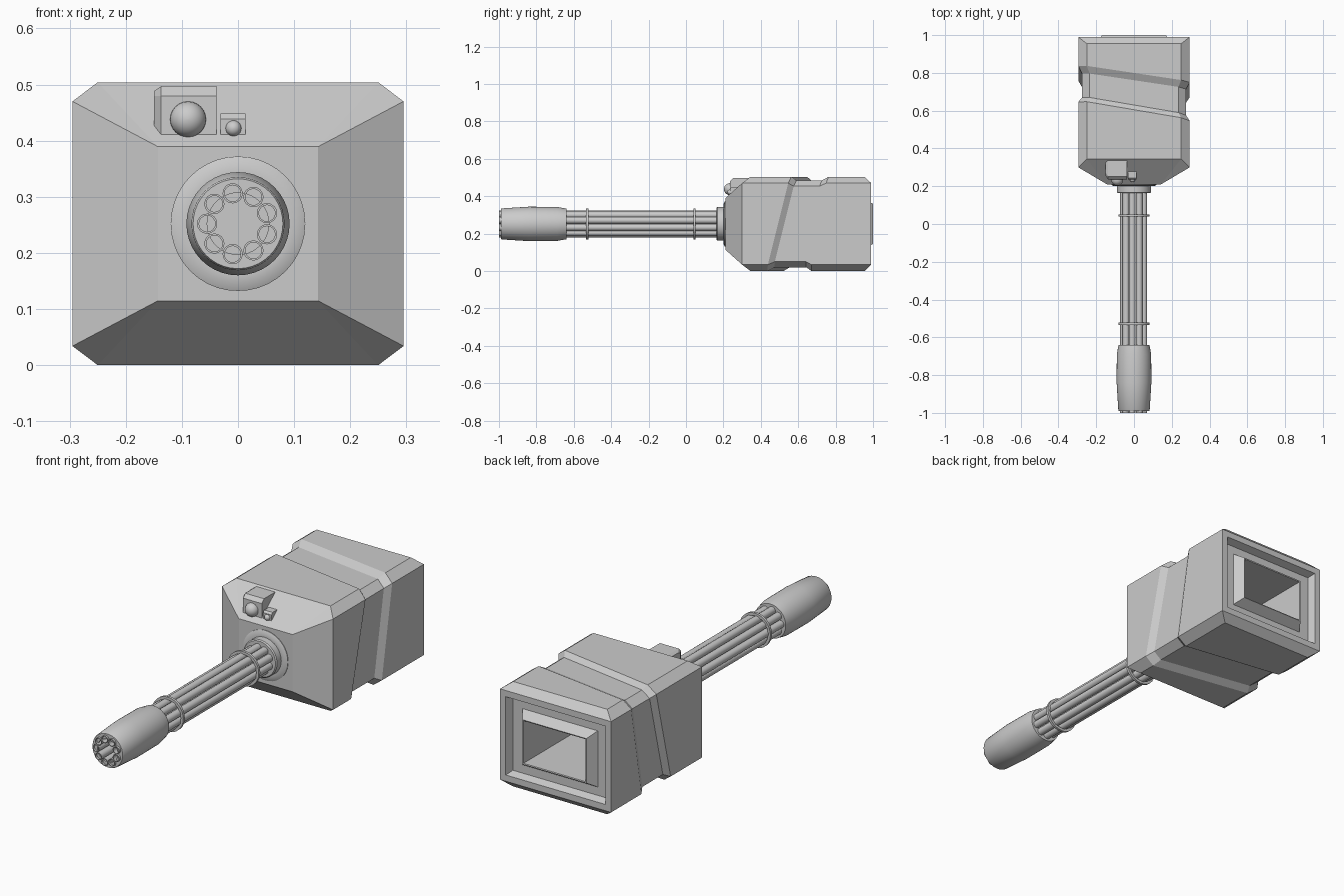
import bpy, bmesh, math
from mathutils import Vector

if "Cube" in bpy.data.objects:
    bpy.data.objects.remove(bpy.data.objects["Cube"])

CZ = 0.252  # height of the barrel axis and body centre


def make(name, rings, closed=True, caps=True, smooth=False):
    """Skin a series of equal-length vertex rings into one object."""
    bm = bmesh.new()
    loops = [[bm.verts.new(p) for p in r] for r in rings]
    n = len(loops[0])
    for a, b in zip(loops, loops[1:]):
        for i in range(n):
            j = (i + 1) % n
            bm.faces.new((a[i], a[j], b[j], b[i]))
    if closed:
        for a, b in [(loops[-1], loops[0])]:
            if not caps:
                for i in range(n):
                    j = (i + 1) % n
                    bm.faces.new((a[i], a[j], b[j], b[i]))
    if caps:
        bm.faces.new(loops[0])
        bm.faces.new(loops[-1])
    bmesh.ops.remove_doubles(bm, verts=bm.verts, dist=1e-5)
    bmesh.ops.recalc_face_normals(bm, faces=bm.faces)
    me = bpy.data.meshes.new(name)
    bm.to_mesh(me)
    bm.free()
    ob = bpy.data.objects.new(name, me)
    bpy.context.collection.objects.link(ob)
    if smooth:
        bpy.ops.object.select_all(action='DESELECT')
        ob.select_set(True)
        bpy.context.view_layer.objects.active = ob
        bpy.ops.object.shade_smooth_by_angle(angle=math.radians(35))
    return ob


def lathe(name, profile, x=0, z=CZ, seg=32, caps=True):
    """Revolve (radius, y) points around an axis parallel to y."""
    rings = [[Vector((x + r * math.cos(2 * math.pi * i / seg), y,
                      z + r * math.sin(2 * math.pi * i / seg)))
              for i in range(seg)] for r, y in profile]
    return make(name, rings, caps=caps, smooth=True)


def section(hx, hz, cx, cz, y_side, y_top=None):
    """Chamfered rectangle; y may be a number or a function of (x, z)."""
    q = [(hx - cx, hz), (hx, hz - cz), (hx, cz - hz), (hx - cx, -hz)]
    pts = q + [(-x, z) for x, z in reversed(q)]
    out = []
    for i, (x, z) in enumerate(pts):
        y = y_top if (y_top is not None and i in (0, 3, 4, 7)) else y_side
        out.append(Vector((x, y(x, z + CZ) if callable(y) else y, z + CZ)))
    return out


def rect(hx, hz, y):
    return section(hx, hz, 0, 0, y)


def slant(c, bx, bz):
    return lambda x, z: c + bx * x + bz * z


# Housing: tapered nose, slanted groove, bevelled rear with recessed tunnel
H, IN = (0.295, 0.252, 0.045, 0.034), (0.275, 0.232, 0.04, 0.03)
make("housing", [
    rect(0.143, 0.1375, 0.21),
    section(*H, 0.30, 0.345),
    section(*H, slant(0.479, -0.17, 0.25)),
    section(*IN, slant(0.509, -0.17, 0.25)),
    section(*IN, slant(0.674, -0.15, 0.18)),
    section(*H, slant(0.709, -0.15, 0.18)),
    section(*H, 0.99, 0.955),
    rect(0.295, 0.218, 0.99),
    rect(0.265, 0.188, 0.99),
    rect(0.252, 0.175, 0.955),
    rect(0.20, 0.135, 0.955),
    rect(0.17, 0.107, 1.0),
    rect(0.165, 0.102, 0.998),
    rect(0.165, 0.102, 0.50),
])

# Mounting flange and collar
lathe("barrel_mount", [(0.12, 0.225), (0.12, 0.207), (0.105, 0.20),
                       (0.09, 0.20), (0.09, 0.168), (0.085, 0.163)], seg=40)

# Nine hollow barrels
for k in range(9):
    a = math.pi + k * 2 * math.pi / 9
    lathe(f"barrel_{k + 1}",
          [(0.018, 0.17), (0.018, -1.0), (0.0145, -1.0), (0.0145, -0.85)],
          x=0.055 * math.cos(a), z=CZ + 0.055 * math.sin(a), seg=16)

# Clamp rings around the barrel cluster
for name, y in (("rear_clamp", 0.045), ("front_clamp", -0.528)):
    lathe(name, [(0.083, y - 0.006), (0.083, y + 0.006),
                 (0.070, y + 0.006), (0.070, y - 0.006)], caps=False)

# Muzzle shroud with an open centre
lathe("muzzle_shroud", [(0.055, -0.64), (0.082, -0.64), (0.091, -0.69),
                        (0.092, -0.84), (0.083, -0.985), (0.080, -0.99),
                        (0.055, -0.99), (0.055, -0.98), (0.078, -0.97),
                        (0.078, -0.65), (0.055, -0.65)], seg=40, caps=False)


# Sensor pods on the sloping upper nose
def pod(name, x0, x1, z0, z1, yf, yb, bev, wing, lens):
    def prof(x, dy, dz):
        return [Vector((x, y, z)) for y, z in (
            (yf + dy, z0), (yf + dy, z1 - bev), (yf + dy + bev, z1 - dz),
            (yb, z1 - dz), (yb, z0))]
    rings = [prof(x0, 0, 0), prof(x1, 0, 0)]
    if wing:
        rings.insert(0, prof(x0 - wing, 0.02, 0.009))
    make(name + "_box", rings)
    lx, lz, r = lens
    arc = [(r * math.cos(t * math.pi / 16), yf - r * math.sin(t * math.pi / 16))
           for t in range(8)]
    lathe(name + "_lens", [(r, yf + 0.01)] + arc + [(0.0005, yf - r)],
          x=lx, z=lz, seg=24)


pod("large_sensor", -0.137, -0.038, 0.398, 0.497, 0.235, 0.34, 0.017, 0.013,
    (-0.089, 0.438, 0.032))
pod("small_sensor", -0.031, 0.013, 0.404, 0.448, 0.235, 0.285, 0.009, 0,
    (-0.008, 0.422, 0.014))
